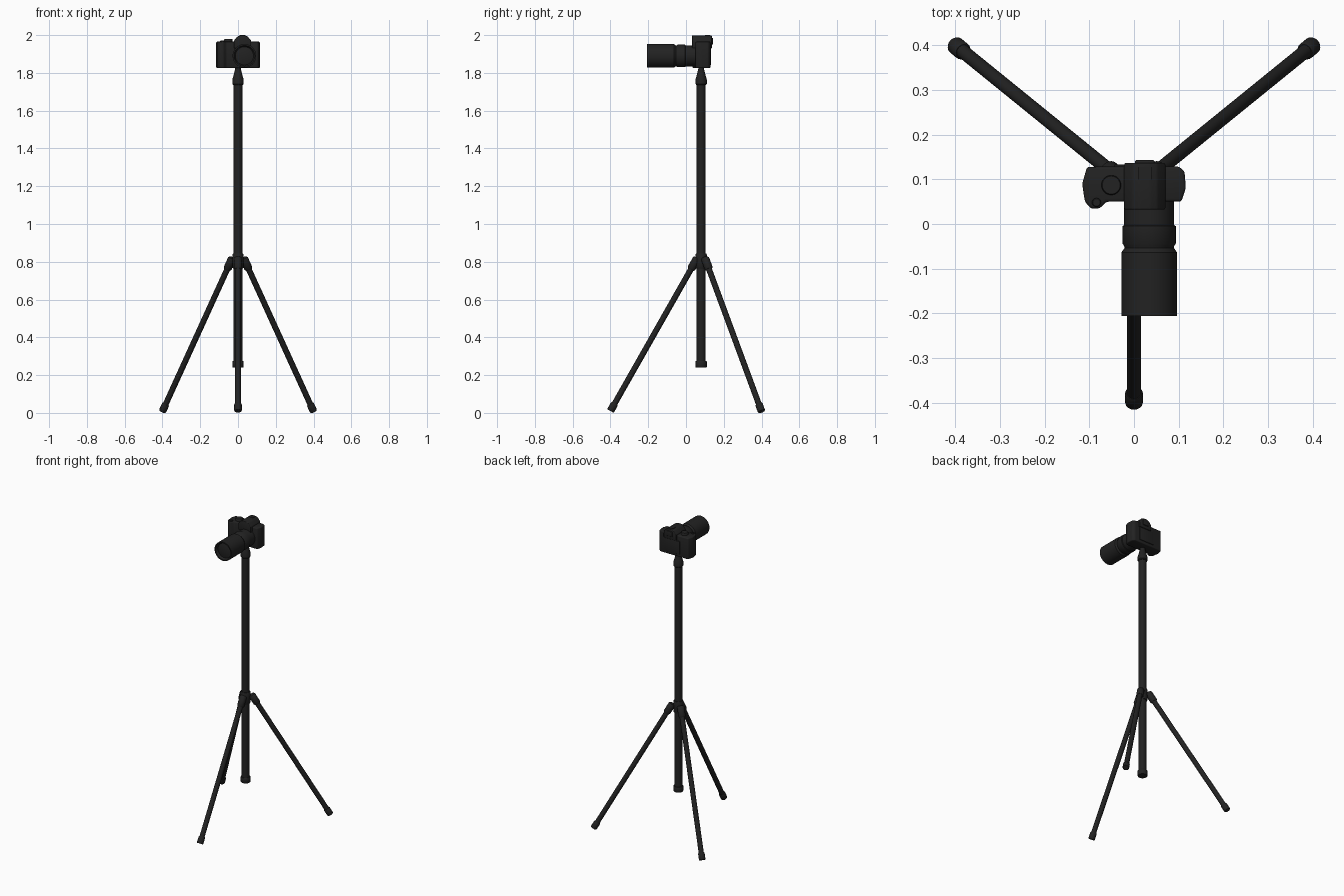
import bpy, bmesh, math
from mathutils import Vector

if "Cube" in bpy.data.objects:
    bpy.data.objects.remove(bpy.data.objects["Cube"])

black = bpy.data.materials.new("matte black")
black.diffuse_color = (0.016, 0.016, 0.016, 1)
black.use_nodes = True
black.node_tree.nodes["Principled BSDF"].inputs["Base Color"].default_value = black.diffuse_color


def finish(name, bm):
    bmesh.ops.recalc_face_normals(bm, faces=bm.faces)
    mesh = bpy.data.meshes.new(name)
    bm.to_mesh(mesh)
    bm.free()
    mesh.materials.append(black)
    ob = bpy.data.objects.new(name, mesh)
    bpy.context.collection.objects.link(ob)
    bpy.ops.object.select_all(action='DESELECT')
    ob.select_set(True)
    bpy.context.view_layer.objects.active = ob
    bpy.ops.object.shade_smooth_by_angle(angle=math.radians(35))
    return ob


def lathe(name, origin, axis, profile, segs=32):
    """Closed solid turned around axis; profile = (distance along axis, radius)."""
    rot = Vector(axis).to_track_quat('Z', 'Y')
    bm = bmesh.new()
    rings = []
    for d, r in profile:
        rings.append([bm.verts.new(Vector(origin) + rot @ Vector(
            (r * math.cos(2 * math.pi * i / segs), r * math.sin(2 * math.pi * i / segs), d)))
            for i in range(segs)])
    for a, b in zip(rings, rings[1:]):
        for i in range(segs):
            j = (i + 1) % segs
            bm.faces.new((a[i], a[j], b[j], b[i]))
    bm.faces.new(rings[0])
    bm.faces.new(rings[-1])
    return finish(name, bm)


def prism(name, points, offset, bevel=0.0):
    """Extrude a planar outline by offset, then round its edges."""
    bm = bmesh.new()
    face = bm.faces.new([bm.verts.new(p) for p in points])
    ext = bmesh.ops.extrude_face_region(bm, geom=[face])
    verts = [v for v in ext["geom"] if isinstance(v, bmesh.types.BMVert)]
    bmesh.ops.translate(bm, vec=offset, verts=verts)
    if not any(face.is_valid and face == f for f in bm.faces):
        bmesh.ops.holes_fill(bm, edges=bm.edges)
    bmesh.ops.recalc_face_normals(bm, faces=bm.faces)
    if bevel:
        bmesh.ops.bevel(bm, geom=bm.edges[:], offset=bevel, segments=3,
                        profile=0.5, affect='EDGES', clamp_overlap=True)
    return finish(name, bm)


def box(name, x0, x1, y0, y1, z0, z1, bevel=0.0):
    return prism(name, [(x0, y0, z0), (x1, y0, z0), (x1, y1, z0), (x0, y1, z0)],
                 (0, 0, z1 - z0), bevel)


# Centre column, its end cap, collar and tapered head
CY = 0.08
UP = (0, 0, 1)
lathe("centre_column", (0, CY, 0), UP, [(0.25, 0.0235), (1.75, 0.0235)])
lathe("column_end_cap", (0, CY, 0), UP,
      [(0.24, 0.028), (0.243, 0.03), (0.272, 0.03), (0.275, 0.028)])
lathe("leg_collar", (0, CY, 0), UP,
      [(0.765, 0.027), (0.77, 0.03), (0.838, 0.03), (0.843, 0.027)])
lathe("tripod_head", (0, CY, 0), UP,
      [(1.737, 0.026), (1.742, 0.03), (1.765, 0.03), (1.782, 0.025),
       (1.822, 0.015), (1.832, 0.015)])

# Legs with hinge sleeves and rubber feet
legs = {"front": ((0, 0.06, 0.82), (0, -0.40, 0.01)),
        "back_left": ((-0.03, 0.10, 0.82), (-0.40, 0.40, 0.008)),
        "back_right": ((0.03, 0.10, 0.82), (0.40, 0.40, 0.008))}
for side, (top, foot) in legs.items():
    axis = Vector(foot) - Vector(top)
    n = axis.length
    lathe(side + "_leg", top, axis, [(0, 0.0155), (n - 0.01, 0.0155)], 24)
    lathe(side + "_leg_sleeve", top, axis,
          [(0, 0.018), (0.006, 0.022), (0.062, 0.022), (0.07, 0.017)], 24)
    lathe(side + "_foot", top, axis,
          [(n - 0.045, 0.017), (n - 0.04, 0.02), (n - 0.004, 0.02), (n, 0.018)], 24)

# Camera body with a bulging grip on its left end
plan = [(-0.105, 0.128), (-0.116, 0.09), (-0.110, 0.05), (-0.096, 0.034),
        (-0.076, 0.035), (-0.062, 0.050), (0.106, 0.050), (0.116, 0.080),
        (0.113, 0.118), (0.100, 0.129)]
prism("camera_body", [(x, y, 1.825) for x, y in plan], (0, 0, 0.14), 0.006)

# Viewfinder hump, eyepiece and accessory shoe
hump = [(-0.022, 1.93), (-0.022, 1.970), (-0.004, 1.992), (0.012, 1.998),
        (0.036, 1.998), (0.052, 1.992), (0.070, 1.970), (0.070, 1.93)]
prism("viewfinder_hump", [(x, 0.032, z) for x, z in hump], (0, 0.105, 0), 0.004)
box("eyepiece", 0.002, 0.046, 0.125, 0.143, 1.950, 1.985, 0.004)
box("accessory_shoe", 0.009, 0.039, 0.10, 0.128, 1.99, 2.0)

# Rear screen, dial and shutter button
box("rear_screen", -0.045, 0.065, 0.12, 0.133, 1.843, 1.930, 0.002)
lathe("mode_dial", (-0.051, 0.087, 1.955), UP,
      [(0, 0.022), (0.022, 0.022), (0.025, 0.020)])
lathe("shutter_button", (-0.084, 0.048, 1.955), UP, [(0, 0.010), (0.014, 0.010), (0.016, 0.008)])

# Lens: mount, focus ring and wide barrel with a recessed front glass
lens, forward = (0.034, 0, 1.89), (0, -1, 0)
lathe("lens_mount", lens, forward, [(-0.06, 0.056), (0.01, 0.056)], 48)
lathe("focus_ring", lens, forward,
      [(0.002, 0.056), (0.005, 0.0595), (0.044, 0.0595), (0.049, 0.056), (0.06, 0.054)], 48)
lathe("lens_barrel", lens, forward,
      [(0.052, 0.054), (0.064, 0.0625), (0.206, 0.0625), (0.206, 0.055),
       (0.190, 0.048), (0.194, 0.030), (0.196, 0.010)], 48)
